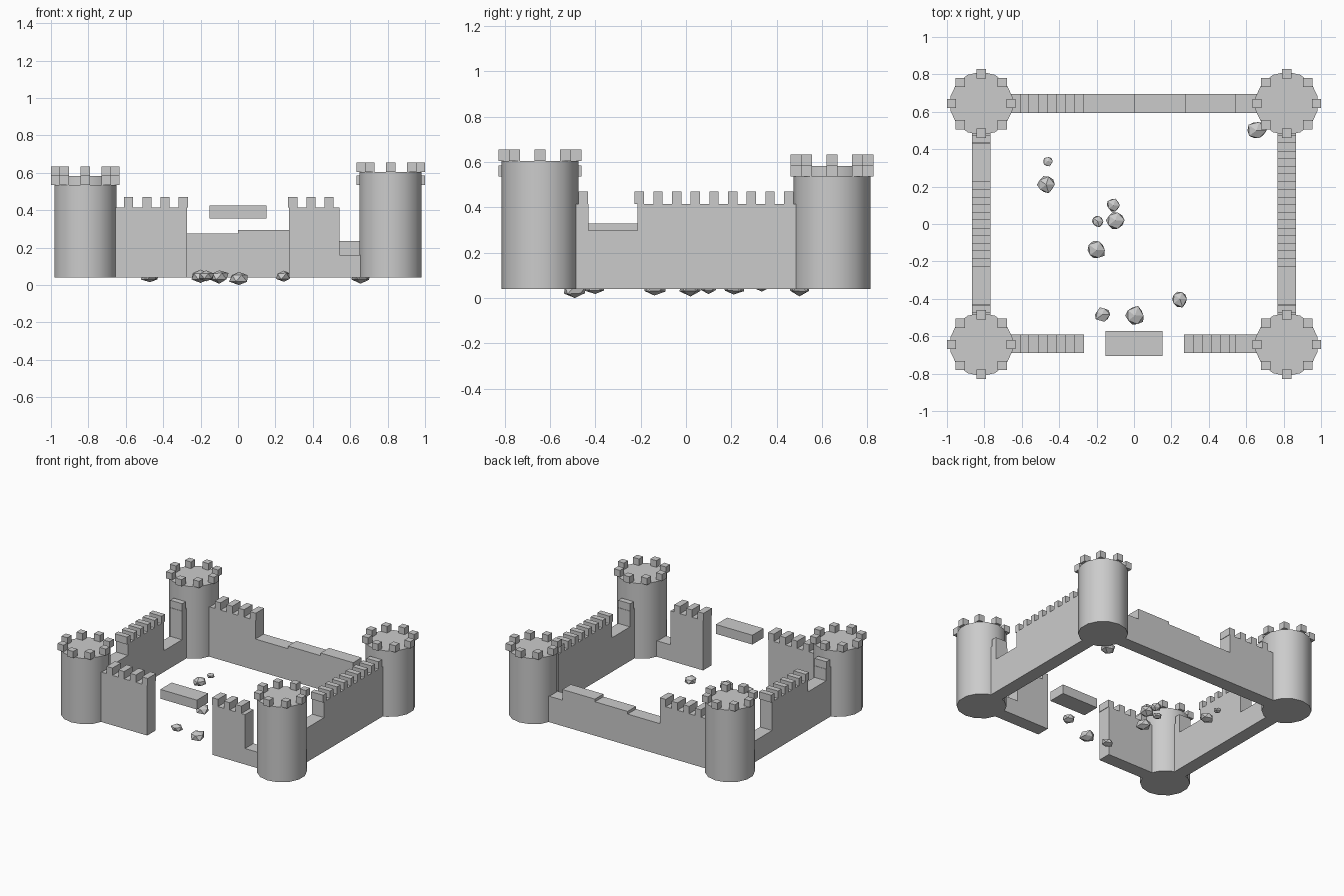
import bpy, bmesh, math, random
from mathutils import Vector, Matrix

if "Cube" in bpy.data.objects:
    bpy.data.objects.remove(bpy.data.objects["Cube"])

random.seed(4)
BASE = 0.04                 # underside of the masonry
TX, TY = 0.8165, 0.644      # tower centres
T = 0.10                    # wall thickness
FULL, MER = 0.415, 0.055    # intact wall height, merlon height


def finish(bm, name):
    bmesh.ops.recalc_face_normals(bm, faces=bm.faces)
    me = bpy.data.meshes.new(name)
    bm.to_mesh(me)
    bm.free()
    ob = bpy.data.objects.new(name, me)
    bpy.context.collection.objects.link(ob)
    return ob


def add_box(bm, lo, hi):
    lo, hi = Vector(lo), Vector(hi)
    m = Matrix.Translation((lo + hi) / 2) @ Matrix.Diagonal((*(hi - lo), 1))
    bmesh.ops.create_cube(bm, size=1, matrix=m)


# Corner towers: 14-sided drums with eight square merlons
def tower(name, cx, cy, top):
    bm = bmesh.new()
    bmesh.ops.create_cone(bm, cap_ends=True, segments=14, radius1=0.17, radius2=0.17,
                          depth=top - BASE,
                          matrix=Matrix.Translation((cx, cy, (top + BASE) / 2)))
    ob = finish(bm, name)
    for p in ob.data.polygons:
        p.use_smooth = True
    bpy.context.view_layer.objects.active = ob
    ob.select_set(True)
    bpy.ops.object.shade_smooth_by_angle(angle=math.radians(35))
    ob.select_set(False)
    bm = bmesh.new()
    for i in range(8):
        a = i * math.pi / 4
        x, y = cx + 0.159 * math.cos(a), cy + 0.159 * math.sin(a)
        add_box(bm, (x - 0.025, y - 0.025, top), (x + 0.025, y + 0.025, top + 0.05))
    finish(bm, name + "_merlons")


tower("front_left_tower", -TX, -TY, 0.535)
tower("front_right_tower", TX, -TY, 0.605)
tower("back_left_tower", -TX, TY, 0.583)
tower("back_right_tower", TX, TY, 0.535)


# Ruined wall: stepped profile along x or y, with merlons on the intact parts
def wall(name, axis, offset, start, step, heights, merlons):
    def pt(s, d, z):
        return (s, offset + d, z) if axis == 'x' else (offset + d, s, z)
    end = start + step * len(heights)
    pts = [(end, BASE), (start, BASE)]
    for i, h in enumerate(heights):
        for s in (start + i * step, start + (i + 1) * step):
            if pts[-1][1] == h and i and s < start + (i + 1) * step:
                pts.pop()           # merge level neighbours
                continue
            pts.append((s, h))
    bm = bmesh.new()
    face = bm.faces.new([bm.verts.new(pt(s, -T / 2, z)) for s, z in pts])
    ext = bmesh.ops.extrude_face_region(bm, geom=[face])
    push = Vector(pt(0, T / 2, 0)) - Vector(pt(0, -T / 2, 0))
    bmesh.ops.translate(bm, vec=push,
                        verts=[v for v in ext['geom'] if isinstance(v, bmesh.types.BMVert)])
    bmesh.ops.recalc_face_normals(bm, faces=bm.faces)
    pitch = merlons[1]
    for k in range(-8, 9):
        c = (k + merlons[0]) * pitch
        i = math.floor((c - start) / step)
        if 0 <= i < len(heights) and heights[i] == FULL:
            add_box(bm, pt(c - pitch / 4, -T / 2, FULL), pt(c + pitch / 4, T / 2, FULL + MER))
    finish(bm, name)


SX, SY = 0.2715, 0.2145     # length of one wall bay
MX, MY = (0, 0.0975), (0.5, 0.0823)
wall("front_wall_left", 'x', -0.641, -3 * SX, SX, [FULL, FULL], MX)
wall("front_wall_right", 'x', -0.641, SX, SX, [FULL, 0.16], MX)
wall("back_wall", 'x', TY, -3 * SX, SX, [FULL, FULL, 0.275, 0.295, 0.315, 0.235], MX)
wall("right_wall", 'y', TX, -3 * SY, SY, [FULL, 0.297, FULL, FULL, FULL, FULL], MY)
wall("left_wall", 'y', -TX, -3 * SY, SY, [FULL, 0.328, FULL, FULL, 0.20, FULL], MY)

# Gate lintel
bm = bmesh.new()
add_box(bm, (-0.152, -0.706, 0.355), (0.152, -0.572, 0.425))
finish(bm, "gate_lintel")

# Fallen rubble stones: x, y, radius
stones = [(-0.46, 0.335, 0.03), (-0.47, 0.21, 0.052), (-0.11, 0.10, 0.04),
          (-0.10, 0.02, 0.054), (-0.195, 0.015, 0.035), (-0.2, -0.14, 0.056),
          (-0.17, -0.485, 0.044), (0.005, -0.49, 0.057), (0.245, -0.4, 0.05),
          (0.655, 0.5, 0.057)]
for n, (x, y, r) in enumerate(stones):
    bm = bmesh.new()
    bmesh.ops.create_icosphere(bm, subdivisions=1, radius=r)
    for v in bm.verts:
        v.co *= random.uniform(0.82, 1.08)
        v.co.z *= 0.7
    low = min(v.co.z for v in bm.verts)
    z = -low if n == 7 else 0.047
    bmesh.ops.transform(bm, matrix=Matrix.Translation((x, y, z)), verts=bm.verts)
    finish(bm, f"rubble_stone_{n + 1}")
